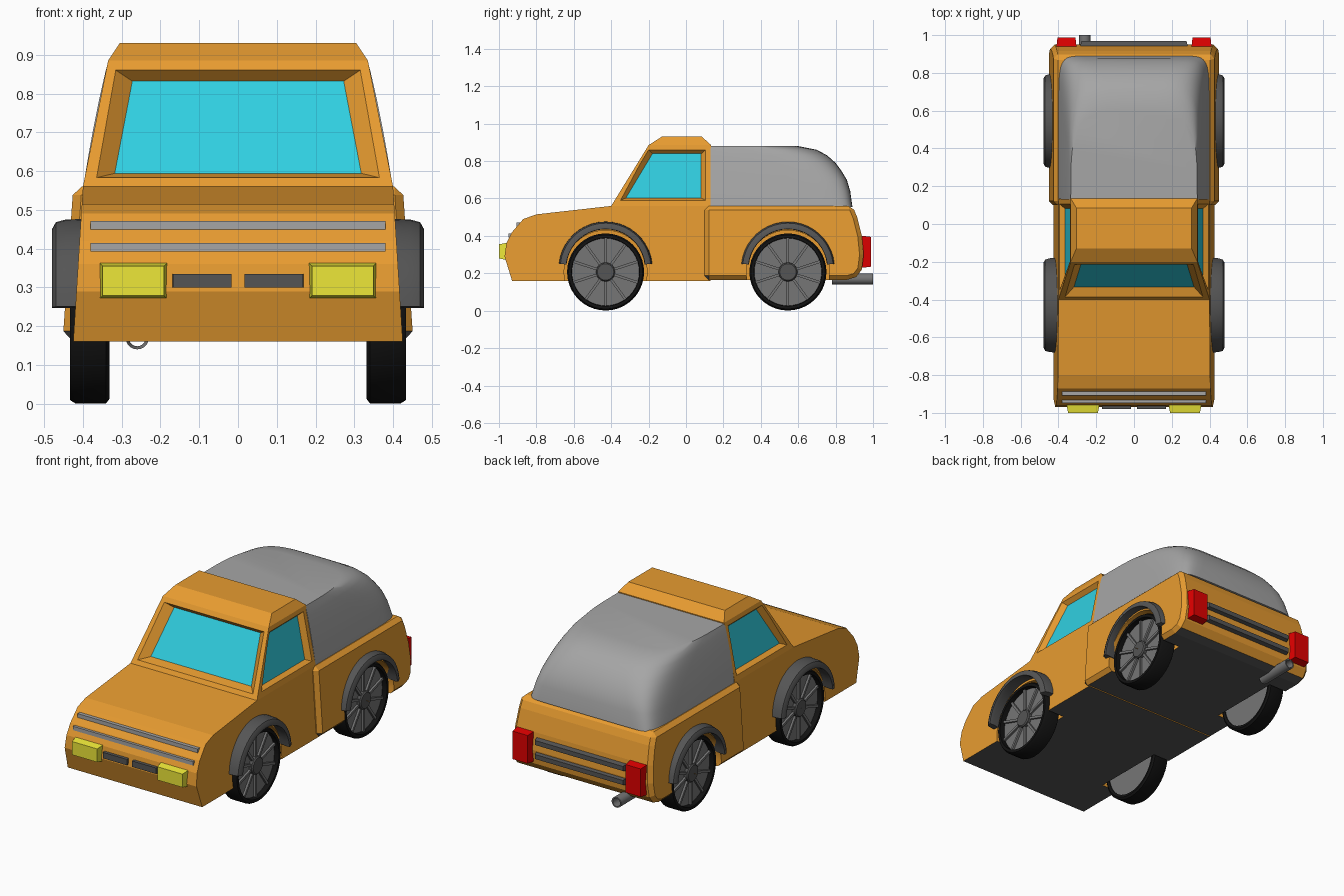
import bpy, bmesh, math
from mathutils import Vector, Matrix

if "Cube" in bpy.data.objects:
    bpy.data.objects.remove(bpy.data.objects["Cube"])


def mat(name, r, g, b):
    m = bpy.data.materials.new(name)
    m.diffuse_color = (r, g, b, 1)
    m.use_nodes = True
    m.node_tree.nodes["Principled BSDF"].inputs["Base Color"].default_value = m.diffuse_color
    return m


ORANGE = mat("orange_paint", 0.80, 0.33, 0.03)
GLASS = mat("cyan_glass", 0.03, 0.62, 0.75)
YELLOW = mat("yellow_lamp", 0.85, 0.80, 0.04)
RED = mat("red_lamp", 0.75, 0.0, 0.0)
BLACK = mat("black_rubber", 0.006, 0.006, 0.006)
DARK = mat("dark_grey", 0.09, 0.09, 0.09)
MID = mat("mid_grey", 0.18, 0.18, 0.18)
LIGHT = mat("light_grey", 0.38, 0.38, 0.38)


def finish(bm, name, *mats, smooth=None):
    bmesh.ops.recalc_face_normals(bm, faces=bm.faces)
    me = bpy.data.meshes.new(name)
    bm.to_mesh(me)
    bm.free()
    ob = bpy.data.objects.new(name, me)
    bpy.context.collection.objects.link(ob)
    for m in mats:
        me.materials.append(m)
    bpy.ops.object.select_all(action='DESELECT')
    ob.select_set(True)
    bpy.context.view_layer.objects.active = ob
    if smooth:
        bpy.ops.object.shade_smooth_by_angle(angle=math.radians(smooth))
    return ob


def skin(bm, rings, closed=False):
    """Bridge equal-length closed rings of points, capping open ends."""
    vs = [[bm.verts.new(p) for p in r] for r in rings]
    n = len(vs[0])
    for a, b in zip(vs, vs[1:] + vs[:1] if closed else vs[1:]):
        for i in range(n):
            bm.faces.new((a[i], a[(i + 1) % n], b[(i + 1) % n], b[i]))
    if not closed:
        bm.faces.new(vs[0])
        bm.faces.new(vs[-1])


def interp(table, z):
    for (z0, w0), (z1, w1) in zip(table, table[1:]):
        if z <= z1 + 1e-5:
            return w0 + (w1 - w0) * (z - z0) / (z1 - z0)
    return table[-1][1]


def shell(name, profile, widths):
    """Side profile (y, z) given a half-width that varies with height."""
    bm = bmesh.new()
    skin(bm, [[(s, y, z) for y, z in profile] for s in (1, -1)])
    for z, _ in widths[1:-1]:
        bmesh.ops.bisect_plane(bm, geom=bm.verts[:] + bm.edges[:] + bm.faces[:],
                               plane_co=(0, 0, z), plane_no=(0, 0, 1), dist=1e-5)
    for v in bm.verts:
        v.co.x *= interp(widths, v.co.z)
    bmesh.ops.recalc_face_normals(bm, faces=bm.faces)
    for f in bm.faces:
        f.material_index = int(f.normal.z < -0.9)
    return finish(bm, name, ORANGE, DARK)


def lathe(name, profile, centre, m, segs=40, arc=None, smooth=35, side=1):
    """Spin a closed (x, r) section about the x axis."""
    a0, a1 = arc or (0, 360)
    n = segs if arc is None else segs + 1
    rings = []
    for k in range(n):
        a = math.radians(a0 + (a1 - a0) * k / segs)
        rings.append([(side * x, centre[0] + r * math.cos(a), centre[1] + r * math.sin(a))
                      for x, r in profile])
    bm = bmesh.new()
    skin(bm, rings, closed=arc is None)
    return finish(bm, name, m, smooth=smooth)


def block(name, x, z, y0, y1, m, inset=0.0):
    """Box from y0 to y1 whose y1 end is inset."""
    def ring(y, i):
        return [(x[0] + i, y, z[0] + i), (x[1] - i, y, z[0] + i),
                (x[1] - i, y, z[1] - i), (x[0] + i, y, z[1] - i)]
    bm = bmesh.new()
    skin(bm, [ring(y0, 0), ring(y1, inset)])
    return finish(bm, name, m)


def cut(ob, cutter):
    md = ob.modifiers.new("cut", 'BOOLEAN')
    md.operation, md.solver, md.object = 'DIFFERENCE', 'EXACT', cutter
    bpy.context.view_layer.objects.active = ob
    bpy.ops.object.modifier_apply(modifier="cut")
    bpy.data.objects.remove(cutter)


def window(ob, name, outer, inner):
    """Tapered recess from outer to inner quad with a pane at its floor."""
    o, i = [Vector(p) for p in outer], [Vector(p) for p in inner]
    bm = bmesh.new()
    skin(bm, [[a + (a - b) * 0.5 for a, b in zip(o, i)], i])
    cut(ob, finish(bm, "cutter", ORANGE))
    bm = bmesh.new()
    skin(bm, [[b + (a - b) * t for a, b in zip(o, i)] for t in (0.0, 0.06)])
    finish(bm, name, GLASS)


# Front body with bonnet and cab
body = shell("cab_body", [(-0.93, 0.16), (-0.97, 0.29), (-0.96, 0.36), (-0.93, 0.42),
                          (-0.87, 0.49), (-0.80, 0.515), (-0.40, 0.56), (-0.20, 0.885),
                          (-0.13, 0.93), (0.085, 0.93), (0.135, 0.885), (0.13, 0.56), (0.13, 0.16)],
             [(0.16, 0.425), (0.56, 0.40), (0.885, 0.335), (0.93, 0.305)])

# Rear load bed
bed = shell("load_bed", [(0.10, 0.165), (0.10, 0.56), (0.89, 0.56), (0.915, 0.50), (0.94, 0.40),
                         (0.95, 0.30), (0.94, 0.22), (0.91, 0.18), (0.86, 0.165)],
            [(0.165, 0.452), (0.56, 0.425)])
bv = bed.modifiers.new("bevel", 'BEVEL')
bv.width, bv.segments, bv.limit_method, bv.angle_limit = 0.022, 1, 'ANGLE', math.radians(50)
bpy.ops.object.modifier_apply(modifier="bevel")

# Windscreen and side windows
window(body, "windscreen",
       [(-0.365, -0.386, 0.583), (0.365, -0.386, 0.583), (0.315, -0.215, 0.86), (-0.315, -0.215, 0.86)],
       [(-0.315, -0.33, 0.595), (0.315, -0.33, 0.595), (0.27, -0.185, 0.83), (-0.27, -0.185, 0.83)])
for s, tag in ((1, "right"), (-1, "left")):
    def quad(pts, depth):
        return [(s * (0.40 - 0.2 * (z - 0.56) - depth), y, z) for y, z in pts]
    window(body, tag + "_side_window",
           quad([(-0.35, 0.59), (0.105, 0.59), (0.105, 0.86), (-0.20, 0.86)], 0),
           quad([(-0.32, 0.603), (0.08, 0.603), (0.08, 0.838), (-0.178, 0.838)], 0.028))

# Canopy: stacked superellipse outlines (z, half-width, rear y, squareness)
rings = []
for z, hw, yr, n in [(0.555, 0.40, 0.89, 14), (0.64, 0.386, 0.878, 11), (0.70, 0.375, 0.86, 9),
                     (0.75, 0.365, 0.83, 7.5), (0.79, 0.357, 0.80, 6.5), (0.83, 0.348, 0.755, 5.5),
                     (0.86, 0.341, 0.70, 4.8), (0.88, 0.335, 0.60, 4)]:
    ring = []
    for k in range(33):
        a = math.pi * k / 32
        c, q = math.cos(a), max(math.sin(a), 0)
        ring.append((math.copysign(hw * abs(c) ** (2 / n), c), 0.13 + (yr - 0.13) * q ** (2 / n), z))
    rings.append(ring)
bm = bmesh.new()
skin(bm, rings)
finish(bm, "canopy", LIGHT, smooth=40)

# Wheels, arches and lamps on both sides
for s, tag in ((1, "right"), (-1, "left")):
    for y, pos, ob in ((-0.43, "front", body), (0.545, "rear", bed)):
        name = f"{pos}_{tag}_"
        c = (y, 0.207)
        cut(ob, lathe("cutter", [(0.32, 0.001), (0.32, 0.222), (0.6, 0.222), (0.6, 0.001)], c, ORANGE, side=s))
        lathe(name + "tyre", [(0.335, 0.18), (0.332, 0.195), (0.34, 0.206), (0.42, 0.206),
                              (0.433, 0.198), (0.433, 0.182), (0.405, 0.18)], c, BLACK, side=s)
        lathe(name + "rim", [(0.34, 0.001), (0.34, 0.182), (0.405, 0.182), (0.405, 0.001)], c, MID, side=s)
        lathe(name + "hub", [(0.38, 0.001), (0.38, 0.052), (0.422, 0.05), (0.428, 0.044), (0.428, 0.001)],
              c, DARK, segs=24, side=s)
        lathe(name + "arch", [(0.38, 0.252), (0.445, 0.25), (0.47, 0.243), (0.48, 0.225), (0.48, 0.212),
                              (0.46, 0.21), (0.38, 0.222)], (y, 0.225), DARK, segs=20, arc=(6, 174), side=s)
        bm = bmesh.new()
        for k in range(10):
            rot = Matrix.Rotation(math.tau * k / 10, 4, 'X')
            place = Matrix.Translation((s * 0.408, *c)) @ rot @ Matrix.Translation((0, 0, 0.115))
            bmesh.ops.create_cube(bm, size=1, matrix=place @ Matrix.Diagonal((0.018, 0.014, 0.14, 1)))
        finish(bm, name + "spokes", MID)
    xs = lambda a, b: sorted((s * a, s * b))
    block(tag + "_headlight", xs(0.18, 0.36), (0.268, 0.366), -0.94, -1.0, YELLOW, 0.011)
    block(tag + "_lower_grille", xs(0.015, 0.17), (0.298, 0.336), -0.94, -0.98, DARK, 0.002)
    block(tag + "_tail_light", xs(0.30, 0.415), (0.225, 0.405), 0.90, 0.988, RED, 0.01)

# Front trim strips and rear bars
for i, (z, y) in enumerate(((0.46, -0.903), (0.403, -0.944))):
    block(f"trim_strip_{i}", (-0.38, 0.38), (z - 0.011, z + 0.011), y + 0.05, y - 0.004, LIGHT)
for i, z in enumerate((0.355, 0.275)):
    block(f"rear_bar_{i}", (-0.29, 0.29), (z - 0.025, z + 0.025), 0.92, 0.968, DARK, 0.012)

# Exhaust pipe: spun about x, then turned to face backwards
pipe = lathe("exhaust_pipe", [(0.80, 0.022), (0.78, 0.03), (1.0, 0.03), (1.0, 0.023)], (0, 0), MID, segs=20)
pipe.rotation_euler = (0, 0, math.pi / 2)
pipe.location = (-0.26, 0, 0.17)
